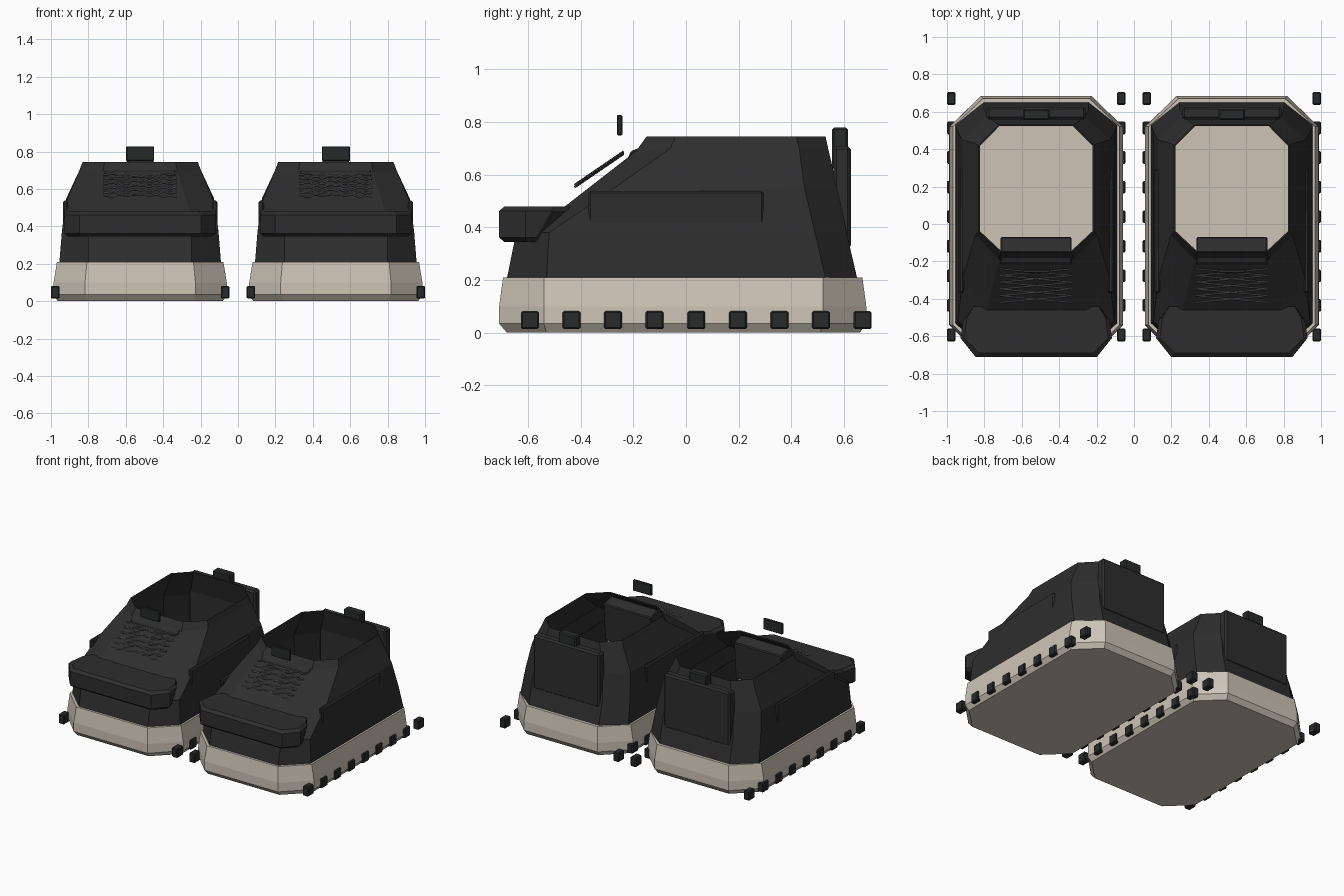
import bpy, math
from mathutils import Vector

if "Cube" in bpy.data.objects:
    bpy.data.objects.remove(bpy.data.objects["Cube"])


def material(name, rgb):
    m = bpy.data.materials.new(name)
    m.diffuse_color = (*rgb, 1)
    m.use_nodes = True
    m.node_tree.nodes["Principled BSDF"].inputs["Base Color"].default_value = m.diffuse_color
    return m


BLACK = material("black fabric", (0.027, 0.027, 0.027))
RUBBER = material("dark rubber", (0.021, 0.024, 0.024))
BEIGE = material("beige sole", (0.61, 0.55, 0.47))
GREY = material("grey lace", (0.14, 0.14, 0.14))


def mesh_object(name, verts, faces, mat, cx, bevel=0.0):
    me = bpy.data.meshes.new(name)
    me.from_pydata([(x + cx, y, z) for x, y, z in verts], [], faces)
    me.materials.append(mat)
    ob = bpy.data.objects.new(name, me)
    bpy.context.collection.objects.link(ob)
    if bevel:
        b = ob.modifiers.new("soft edges", 'BEVEL')
        b.width, b.segments = bevel, 1
    return ob


def loft(name, rings, mat, cx, caps=True, bevel=0.0):
    """Join equal-length rings, listed counter-clockwise from the bottom up."""
    n = len(rings[0])
    verts = [v for r in rings for v in r]
    faces = [(k * n + i, k * n + (i + 1) % n, (k + 1) * n + (i + 1) % n, (k + 1) * n + i)
             for k in range(len(rings) - 1) for i in range(n)]
    if caps:
        faces += [tuple(reversed(range(n))), tuple(range(len(verts) - n, len(verts)))]
    return mesh_object(name, verts, faces, mat, cx, bevel)


def ring(hw, fx, yf, zf, yfs, zfs, ybs, yb, zb, bx):
    """Chamfered outline: front edge, side edges, back edge."""
    half = [(fx, yf, zf), (hw, yfs, zfs), (hw, ybs, zb), (bx, yb, zb)]
    return half + [(-x, y, z) for x, y, z in reversed(half)]


def box(name, x, y, z, mat, cx, bevel=0.008):
    rings = [[(x[0], y[0], h), (x[1], y[0], h), (x[1], y[1], h), (x[0], y[1], h)] for h in z]
    return loft(name, rings, mat, cx, True, bevel)


def prism(name, profile, hw, mat, cx, bevel):
    """Side profile (y, z) extruded across the shoe."""
    return loft(name, [[(x, y, z) for y, z in profile] for x in (-hw, hw)], mat, cx, True, bevel)


def lace_set(cx):
    # crossed cords that follow the slope of the instep
    cu = bpy.data.curves.new("laces", 'CURVE')
    cu.dimensions = '3D'
    cu.bevel_depth, cu.bevel_resolution = 0.005, 0
    rows, steps = 6, 20

    def point(x, t, lift):
        return Vector((cx + x, -0.42 + 0.18 * t, 0.555 + 0.123 * t + lift))

    for r in range(rows - 1):
        for s in (-1, 1):
            sp = cu.splines.new('POLY')
            sp.points.add(steps)
            for i in range(steps + 1):
                u = i / steps
                x = s * (-0.195 + 0.39 * u)
                t = (r + u) / (rows - 1)
                p = point(x, t, 0.006 * math.sin(i * math.pi / 2 + s) + 0.004)
                sp.points[i].co = (*p, 1)
    cu.materials.append(GREY)
    ob = bpy.data.objects.new("laces", cu)
    bpy.context.collection.objects.link(ob)


def shoe(cx):
    # thick sole
    loft("sole", [
        ring(0.44, 0.285, -0.68, 0, -0.53, 0, 0.51, 0.66, 0, 0.285),
        ring(0.465, 0.295, -0.71, 0.035, -0.54, 0.035, 0.52, 0.685, 0.035, 0.295),
        ring(0.463, 0.295, -0.71, 0.10, -0.54, 0.10, 0.52, 0.685, 0.10, 0.295),
        ring(0.445, 0.285, -0.695, 0.21, -0.54, 0.21, 0.52, 0.67, 0.21, 0.285)], BEIGE, cx)
    # open upper
    up = loft("upper", [
        ring(0.432, 0.275, -0.68, 0.208, -0.53, 0.208, 0.53, 0.65, 0.208, 0.28),
        ring(0.418, 0.275, -0.645, 0.38, -0.52, 0.38, 0.49, 0.61, 0.38, 0.28),
        ring(0.395, 0.265, -0.46, 0.48, -0.30, 0.53, 0.45, 0.575, 0.55, 0.26),
        ring(0.325, 0.20, -0.19, 0.69, -0.06, 0.70, 0.43, 0.54, 0.70, 0.215),
        ring(0.308, 0.19, -0.15, 0.745, -0.04, 0.745, 0.42, 0.53, 0.745, 0.20)],
        BLACK, cx, caps=False)
    so = up.modifiers.new("fabric thickness", 'SOLIDIFY')
    so.thickness, so.offset = 0.008, -1
    # toe cap with slanted back
    def cap(z, back, inset):
        half = [(0.325 - inset, -0.71 + inset), (0.405 - inset, -0.61), (0.39 - inset, back - 0.06), (0.335, back)]
        return [(x, y, z) for x, y in half] + [(-x, y, z) for x, y in reversed(half)]
    loft("toe_cap", [cap(0.345, -0.52, 0.02), cap(0.362, -0.51, 0), cap(0.462, -0.45, 0),
                     cap(0.48, -0.44, 0.02)], BLACK, cx)
    # tongue and its floating tag
    prism("tongue", [(-0.22, 0.665), (-0.15, 0.63), (-0.13, 0.42), (-0.09, 0.42),
                     (-0.07, 0.69), (-0.15, 0.712), (-0.21, 0.69)], 0.19, BLACK, cx, 0.006)
    box("tongue_tag", (-0.075, 0.075), (-0.262, -0.242), (0.75, 0.828), RUBBER, cx, 0.004)
    # heel plate and pull tab
    box("heel_plate", (-0.265, 0.265), (0.56, 0.626), (0.32, 0.71), BLACK, cx, 0.012)
    box("heel_tab", (-0.07, 0.07), (0.555, 0.615), (0.62, 0.78), RUBBER, cx)
    for s in (-1, 1):
        # side panels
        x = sorted((s * 0.385, s * 0.413))
        box("side_panel", x, (-0.37, 0.295), (0.395, 0.538), BLACK, cx)
        # row of sole lugs
        x = sorted((s * 0.431, s * 0.477))
        for i in range(9):
            y = -0.593 + 0.158 * i
            box("sole_lug", x, (y - 0.034, y + 0.034), (0.014, 0.082), RUBBER, cx, 0.006)
    lace_set(cx)


for side in (-1, 1):
    shoe(side * 0.523)
